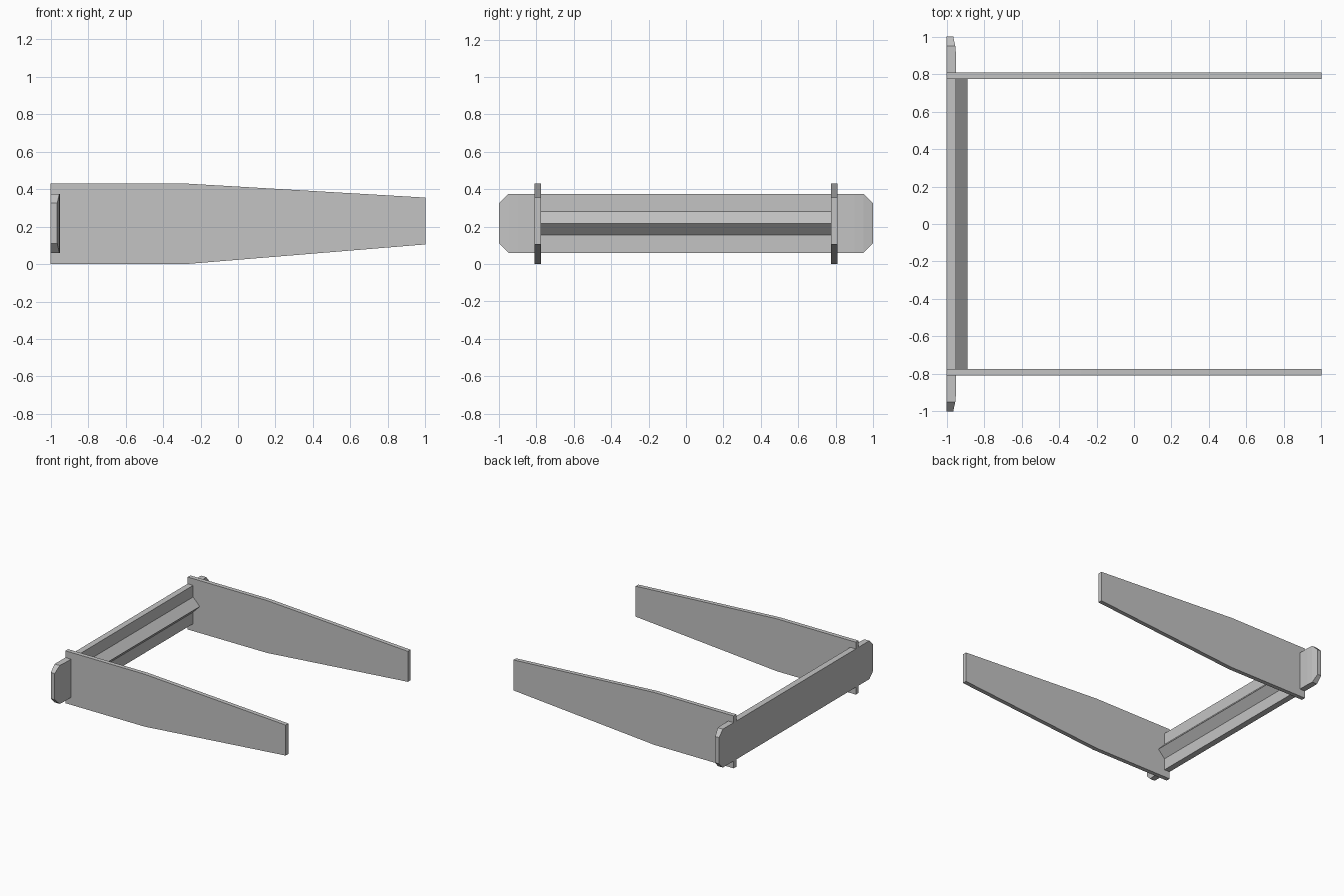
import bpy
import bmesh
from mathutils import Vector

cube = bpy.data.objects.get("Cube")
if cube:
    bpy.data.objects.remove(cube, do_unlink=True)

# Single grey metal
metal = bpy.data.materials.new("grey_metal")
metal.use_nodes = True
GREY = (0.55, 0.55, 0.55, 1)
metal.diffuse_color = GREY
metal.node_tree.nodes["Principled BSDF"].inputs["Base Color"].default_value = GREY


def extrude(name, outline, depth):
    """Closed flat outline swept along the depth vector, as a new object."""
    bm = bmesh.new()
    face = bm.faces.new([bm.verts.new(p) for p in outline])
    swept = bmesh.ops.extrude_face_region(bm, geom=[face])["geom"]
    moved = [v for v in swept if isinstance(v, bmesh.types.BMVert)]
    bmesh.ops.translate(bm, verts=moved, vec=Vector(depth))
    bmesh.ops.recalc_face_normals(bm, faces=bm.faces)
    mesh = bpy.data.meshes.new(name)
    bm.to_mesh(mesh)
    bm.free()
    mesh.materials.append(metal)
    obj = bpy.data.objects.new(name, mesh)
    bpy.context.collection.objects.link(obj)
    return obj


# Tapered side arms
arm_in, arm_out = 0.775, 0.81
arm_profile = [(-1, 0), (-0.28, 0), (1, 0.105), (1, 0.355), (-0.28, 0.43), (-1, 0.43)]
for name, y in (("front_arm", -arm_out), ("back_arm", arm_in)):
    extrude(name, [(x, y, z) for x, z in arm_profile], (0, arm_out - arm_in, 0))

# Cross plate: plan outline with slightly tapered ends
low, high = 0.06, 0.375
half_plan = [(-1, 1), (-0.965, 1), (-0.954, 0.95), (-0.95, 0.9)]
plan = half_plan + [(x, -y) for x, y in reversed(half_plan)]
plate = extrude("cross_plate", [(x, y, low) for x, y in plan], (0, 0, high - low))

# Clip the four plate corners at an angle
bm = bmesh.new()
bm.from_mesh(plate.data)
for sy in (-1, 1):
    for sz, z in ((-1, low), (1, high)):
        cut = bmesh.ops.bisect_plane(
            bm, geom=bm.verts[:] + bm.edges[:] + bm.faces[:],
            plane_co=(0, sy * 0.95, z), plane_no=(0, sy, sz), clear_outer=True)
        rim = [e for e in cut["geom_cut"] if isinstance(e, bmesh.types.BMEdge)]
        bmesh.ops.contextual_create(bm, geom=rim)
bmesh.ops.recalc_face_normals(bm, faces=bm.faces)
bm.to_mesh(plate.data)
bm.free()

# Wedge-shaped stiffening bar between the arms
wedge = [(-0.95, 0.155), (-0.89, 0.217), (-0.95, 0.28)]
extrude("stiffening_bar", [(x, -arm_in, z) for x, z in wedge], (0, 2 * arm_in, 0))
